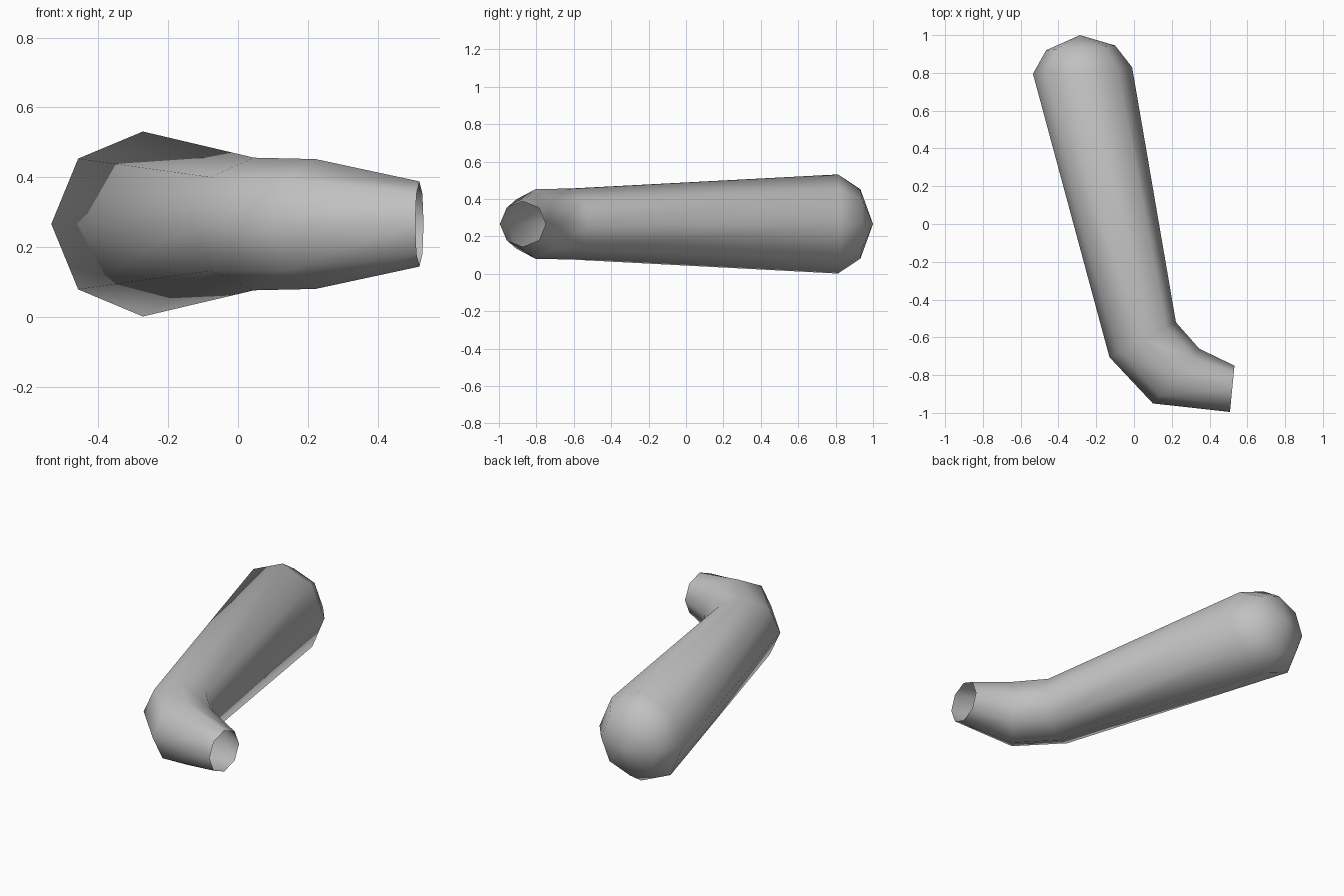
import bpy, bmesh, math
from mathutils import Vector

cube = bpy.data.objects.get("Cube")
if cube:
    bpy.data.objects.remove(cube, do_unlink=True)

SIDES = 8
MID_Z = 0.266

grey = bpy.data.materials.new("plain_grey")
grey.use_nodes = True
colour = (0.53, 0.53, 0.53, 1)
grey.diffuse_color = colour
grey.node_tree.nodes["Principled BSDF"].inputs["Base Color"].default_value = colour

# Each ring: inner-bend point, outer-bend point (x, y), half height
rings = [
    ((0.532, -0.75), (0.508, -0.995), 0.122),   # open mouth
    ((0.345, -0.66), (0.10, -0.95), 0.186),     # start of bend
    ((0.222, -0.52), (-0.13, -0.705), 0.19),    # end of bend
    ((-0.01, 0.83), (-0.535, 0.795), 0.265),    # wide end of shaft
    ((-0.10, 0.945), (-0.465, 0.92), 0.186),    # rounded end
]
TIP = (-0.286, 1.0, MID_Z)

bm = bmesh.new()


def add_ring(inner, outer, height):
    a, b = Vector((*inner, MID_Z)), Vector((*outer, MID_Z))
    centre, side = (a + b) / 2, (a - b) / 2
    up = Vector((0, 0, height))
    angles = [math.tau * i / SIDES for i in range(SIDES)]
    return [bm.verts.new(centre + side * math.cos(t) + up * math.sin(t)) for t in angles]


# Bent tapering tube, open at the mouth
loops = [add_ring(*r) for r in rings]
for low, high in zip(loops, loops[1:]):
    for i in range(SIDES):
        j = (i + 1) % SIDES
        bm.faces.new((low[i], low[j], high[j], high[i]))

# Closed rounded end
tip = bm.verts.new(TIP)
for i in range(SIDES):
    bm.faces.new((loops[-1][i], loops[-1][(i + 1) % SIDES], tip))

bmesh.ops.recalc_face_normals(bm, faces=bm.faces)
# Make sure the tip faces outward
bm.normal_update()
if tip.link_faces[0].normal.y < 0:
    bmesh.ops.reverse_faces(bm, faces=bm.faces)
for f in bm.faces:
    f.smooth = True

mesh = bpy.data.meshes.new("bent_tube")
bm.to_mesh(mesh)
bm.free()
mesh.materials.append(grey)
tube = bpy.data.objects.new("bent_tube", mesh)
bpy.context.collection.objects.link(tube)
